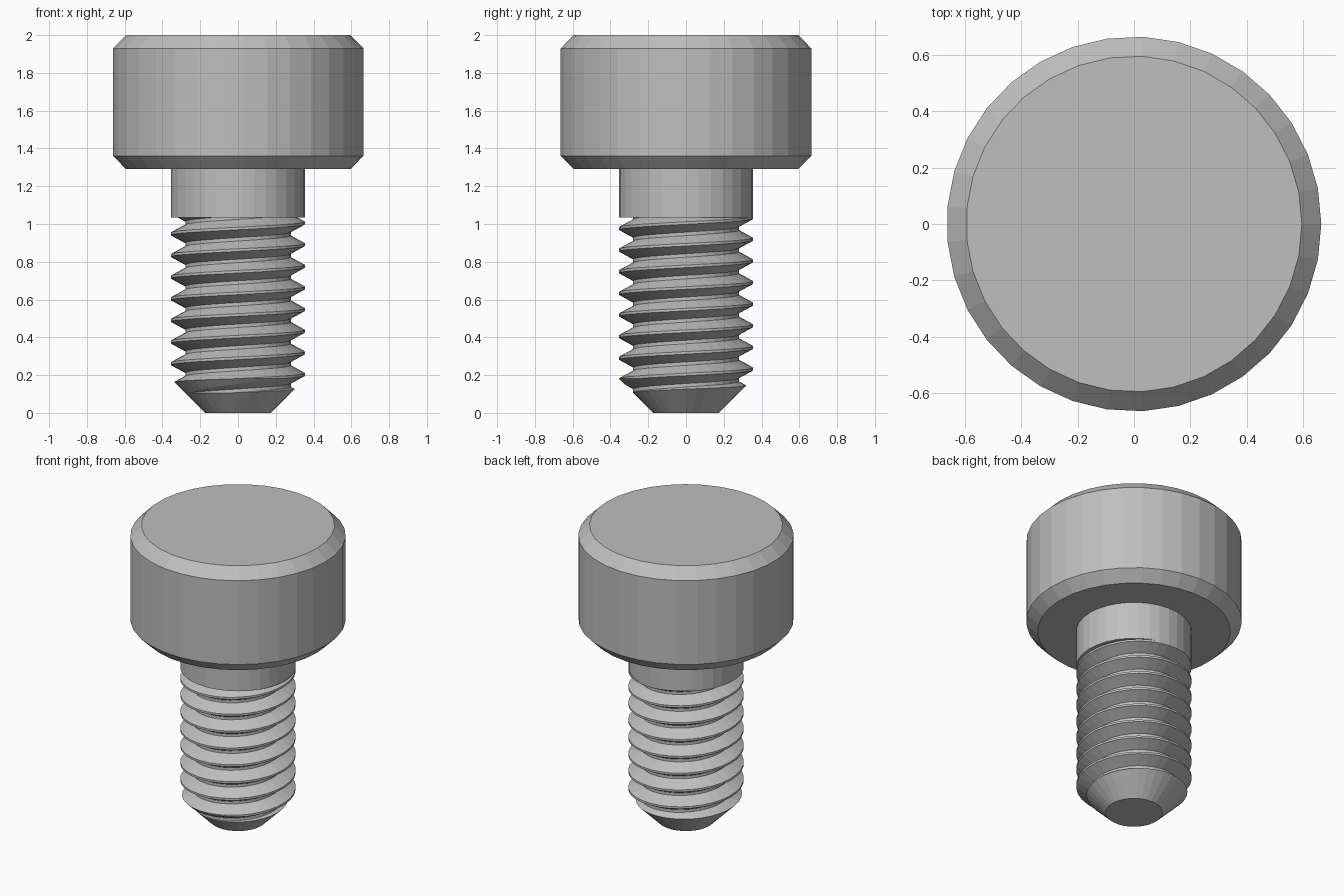
import bpy, bmesh
from math import cos, sin, tau

cube = bpy.data.objects.get("Cube")
if cube:
    bpy.data.objects.remove(cube, do_unlink=True)

SEGS = 33
PITCH = 0.1145
ROOT, CREST = 0.28, 0.356
CREST_Z = 1.005          # height of a crest on the +x side
TURNS_DOWN, TURNS = 11, 13

steel = bpy.data.materials.new("steel grey")
steel.use_nodes = True
grey = (0.52, 0.52, 0.52, 1)
steel.diffuse_color = grey
steel.node_tree.nodes["Principled BSDF"].inputs["Base Color"].default_value = grey


def finish(bm, name):
    bmesh.ops.recalc_face_normals(bm, faces=bm.faces[:])
    mesh = bpy.data.meshes.new(name)
    bm.to_mesh(mesh)
    bm.free()
    mesh.materials.append(steel)
    obj = bpy.data.objects.new(name, mesh)
    bpy.context.collection.objects.link(obj)
    return obj


def skin(bm, columns):
    """Quads between neighbouring columns of vertices."""
    for a, b in zip(columns, columns[1:]):
        for j in range(len(a) - 1):
            bm.faces.new((a[j], b[j], b[j + 1], a[j + 1]))


def lathe(name, profile):
    """Closed solid turned round z from (radius, height) points."""
    bm = bmesh.new()
    cols = [[bm.verts.new((r * cos(tau * i / SEGS), r * sin(tau * i / SEGS), z))
             for r, z in profile] for i in range(SEGS)]
    skin(bm, cols + cols[:1])
    bm.faces.new([c[0] for c in cols])
    bm.faces.new([c[-1] for c in cols])
    return finish(bm, name)


def helix(name):
    """Endless thread solid, longer than needed at both ends."""
    bm = bmesh.new()
    tooth = [(ROOT, -0.42), (CREST, -0.06), (CREST, 0.06), (ROOT, 0.42), (ROOT, 0.58)]
    cols = []
    for i in range(TURNS * SEGS + 1):
        a = tau * i / SEGS
        z = CREST_Z + PITCH * (i / SEGS - TURNS_DOWN)
        cols.append([bm.verts.new((r * cos(a), r * sin(a), z + PITCH * t))
                     for r, t in tooth])
    skin(bm, cols)
    bmesh.ops.remove_doubles(bm, verts=bm.verts[:], dist=0.0005)
    # close both ends with fans to a point on the axis
    rim = [e for e in bm.edges if e.is_boundary]
    low, high = bm.verts.new((0, 0, -0.5)), bm.verts.new((0, 0, 1.5))
    for e in rim:
        tip = low if e.verts[0].co.z < 0.5 else high
        bm.faces.new((e.verts[0], e.verts[1], tip))
    bmesh.ops.triangulate(bm, faces=bm.faces[:])
    return finish(bm, name)


# Head with chamfered rims, and plain shank below it
lathe("head", [(0.595, 1.29), (0.664, 1.36), (0.664, 1.93), (0.595, 2.0)])
lathe("shank", [(0.356, 1.035), (0.356, 1.29)])

# Threaded rod, trimmed to length and to the conical tip
thread = helix("thread")
blank = lathe("thread_blank", [(0.175, 0), (0.375, 0.2), (0.375, 1.035)])
blank.hide_render = True
trim = thread.modifiers.new("trim", 'BOOLEAN')
trim.operation = 'INTERSECT'
trim.solver = 'EXACT'
trim.object = blank
bpy.context.view_layer.update()
graph = bpy.context.evaluated_depsgraph_get()
trimmed = bpy.data.meshes.new_from_object(thread.evaluated_get(graph))
thread.modifiers.clear()
thread.data = trimmed
bpy.data.objects.remove(blank, do_unlink=True)
